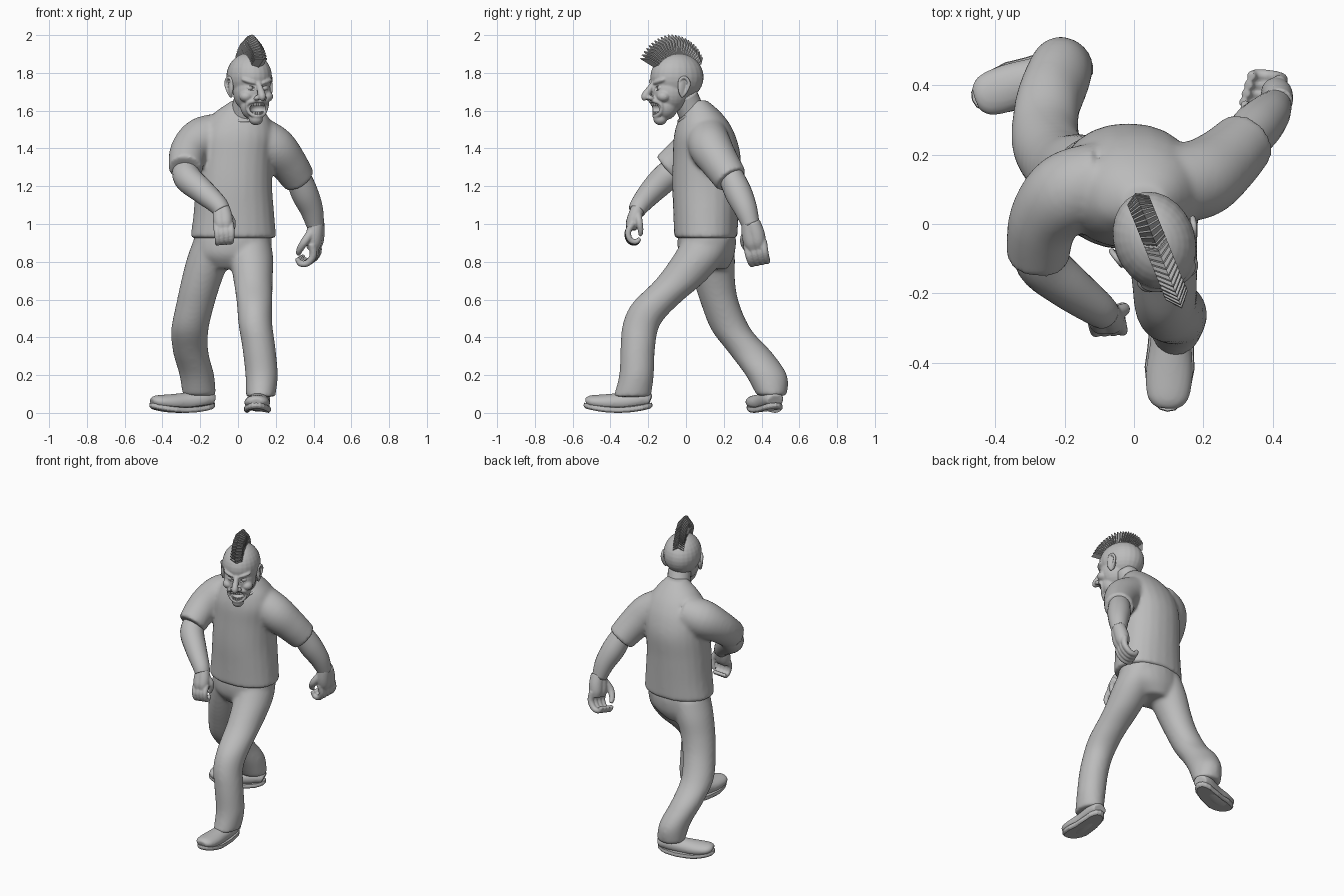
import bpy, bmesh, math
from mathutils import Vector, Matrix

cube = bpy.data.objects.get("Cube")
if cube:
    bpy.data.objects.remove(cube, do_unlink=True)

grey = bpy.data.materials.new("plain grey")
grey.use_nodes = True
COLOUR = (0.5, 0.5, 0.5, 1)
grey.diffuse_color = COLOUR
grey.node_tree.nodes["Principled BSDF"].inputs["Base Color"].default_value = COLOUR


def finish(name, bm, voxel=0, relax=4, matrix=None, smooth=True):
    """Turn a bmesh into an object, optionally fusing its parts into one skin."""
    bmesh.ops.recalc_face_normals(bm, faces=bm.faces)
    for f in bm.faces:
        f.smooth = smooth
    me = bpy.data.meshes.new(name)
    bm.to_mesh(me)
    bm.free()
    me.materials.append(grey)
    ob = bpy.data.objects.new(name, me)
    bpy.context.collection.objects.link(ob)
    if matrix:
        ob.matrix_world = matrix
    if voxel:
        rm = ob.modifiers.new("fuse", 'REMESH')
        rm.mode, rm.voxel_size, rm.use_smooth_shade = 'VOXEL', voxel, True
        sm = ob.modifiers.new("relax", 'SMOOTH')
        sm.factor, sm.iterations = 0.5, relax
    return ob


def spline(rows, steps=5):
    """Catmull-Rom resampling of rows of numbers."""
    out = []
    for i in range(len(rows) - 1):
        a, b, c, d = (Vector(rows[max(0, min(k, len(rows) - 1))]) for k in range(i - 1, i + 3))
        for s in range(steps):
            t = s / steps
            out.append(0.5 * (2 * b + (c - a) * t + (2 * a - 5 * b + 4 * c - d) * t * t
                              + (3 * b - a - 3 * c + d) * t ** 3))
    return out + [Vector(rows[-1])]


def loft(bm, rows, flat=False, sides=24, square=1.0):
    """Tube through rows of x, y, z, radius, radius; flat keeps rings level."""
    rows = spline([tuple(r) if len(r) == 5 else (*r, r[3]) for r in rows])
    pts = [Vector(r[:3]) for r in rows]
    u, last, rings = Vector((1, 0, 0)), None, []
    for i, r in enumerate(rows):
        t = Vector((0, 0, 1)) if flat else (pts[min(i + 1, len(pts) - 1)] - pts[max(i - 1, 0)]).normalized()
        if last:
            u = last.rotation_difference(t) @ u
        u = (u - t * u.dot(t)).normalized()
        v, last, ring = t.cross(u), t, []
        for k in range(sides):
            a = math.tau * k / sides
            c, s = math.cos(a), math.sin(a)
            c, s = math.copysign(abs(c) ** square, c), math.copysign(abs(s) ** square, s)
            ring.append(bm.verts.new(pts[i] + u * c * r[3] + v * s * r[4]))
        rings.append(ring)
    for a, b in zip(rings, rings[1:]):
        for k in range(sides):
            j = (k + 1) % sides
            bm.faces.new((a[k], a[j], b[j], b[k]))
    bm.faces.new(rings[0][::-1])
    bm.faces.new(rings[-1])


def blob(bm, loc, size, rot=(0, 0, 0)):
    m = Matrix.Translation(loc)
    for axis, ang in zip("XYZ", rot):
        m = m @ Matrix.Rotation(math.radians(ang), 4, axis)
    bmesh.ops.create_uvsphere(bm, u_segments=24, v_segments=16, radius=1, matrix=m @ Matrix.Diagonal((*size, 1)))


# Shirt: torso and two sleeves
bm = bmesh.new()
loft(bm, [(-.025, .105, .925, .228, .168), (-.022, .105, 1.05, .214, .172), (-.022, .105, 1.2, .203, .178),
          (-.015, .11, 1.35, .2, .18), (-.005, .1, 1.46, .2, .165), (.005, .09, 1.54, .17, .135),
          (.012, .08, 1.595, .13, .1), (.025, .065, 1.635, .085, .07), (.03, .06, 1.655, .06, .05)],
     flat=True, square=.92)
loft(bm, [(-.08, .13, 1.48, .11), (-.19, .09, 1.445, .12), (-.26, .01, 1.38, .102), (-.278, -.1, 1.29, .09)])
loft(bm, [(.09, .11, 1.47, .11), (.19, .13, 1.405, .115), (.262, .18, 1.325, .102), (.322, .24, 1.235, .09)])
finish("shirt", bm, .011, 9)

# Trousers: hips and two legs
bm = bmesh.new()
loft(bm, [(-.025, .11, .98, .195, .145), (-.028, .11, .91, .207, .155), (-.037, .11, .83, .19, .145),
          (-.055, .12, .76, .1, .1)], flat=True)
loft(bm, [(.06, .12, .93, .11, .13), (.072, .065, .82, .115, .14), (.08, -.03, .7, .104, .135),
          (.088, -.16, .58, .095, .125), (.092, -.235, .47, .09, .1), (.11, -.255, .35, .088, .092),
          (.125, -.262, .2, .086, .092), (.12, -.285, .085, .078, .1)], flat=True)
loft(bm, [(-.12, .12, .93, .11, .13), (-.155, .135, .82, .115, .125), (-.193, .15, .7, .108, .11),
          (-.225, .18, .58, .102, .102), (-.255, .24, .44, .099, .106), (-.25, .34, .32, .094, .115),
          (-.218, .425, .2, .092, .11), (-.205, .455, .09, .088, .08)], flat=True)
finish("trousers", bm, .011, 12)

# Shoes with rocker soles
for name, x, y, yaw in (("left_shoe", .115, -.18, -3), ("right_shoe", -.125, .475, -71)):
    m = Matrix.Translation((x, y, 0)) @ Matrix.Rotation(math.radians(yaw), 4, 'Z')
    upper, sole = bmesh.new(), bmesh.new()
    loft(upper, [(0, -.01, .04, .045, .03), (0, -.06, .06, .058, .05), (0, -.16, .057, .06, .05),
                 (0, -.25, .05, .068, .044), (0, -.32, .042, .06, .034), (0, -.35, .035, .035, .018)])
    loft(upper, [(0, -.08, .05, .055), (0, -.07, .15, .05)], flat=True)
    loft(sole, [(0, -.18, 0, .064, .172), (0, -.18, .01, .074, .182), (0, -.18, .028, .072, .18)],
         flat=True, square=.88)
    for v in sole.verts:
        if -.2 < v.co.y < -.06:
            v.co.x *= .9
    for bm in (upper, sole):
        for v in bm.verts:
            v.co.z += .026 * ((v.co.y + .18) / .18) ** 2
    finish(name, upper, .007, 4, m)
    finish(name.replace("shoe", "sole"), sole, smooth=False, matrix=m)

# Forearms
for name, rows in (("right_forearm", [(-.28, -.04, 1.31, .065), (-.268, -.11, 1.245, .074), (-.19, -.18, 1.175, .066),
                                      (-.11, -.24, 1.105, .053), (-.085, -.26, 1.07, .046)]),
                   ("left_forearm", [(.31, .23, 1.27, .065), (.35, .275, 1.17, .072), (.388, .315, 1.08, .062),
                                     (.41, .345, .99, .046)])):
    bm = bmesh.new()
    loft(bm, rows)
    finish(name, bm)


def hand(name, wrist, down, row, curl, size):
    """Palm, four curled fingers and a thumb laid out on three directions."""
    w, d, r, c = (Vector(v) for v in (wrist, down, row, curl))
    d, r, c = d.normalized() * size, r.normalized() * size, c.normalized() * size
    at = lambda i, j, k, rad: (*(w + d * i + r * j + c * k), rad * size)
    bm = bmesh.new()
    for j in (-.014, .014):
        loft(bm, [at(-.02, j * .5, 0, .034), at(.03, j, 0, .037), at(.07, j, 0, .036), at(.1, j, 0, .026)])
    for i in range(4):
        j = (i - 1.5) * .025
        loft(bm, [at(.07, j, 0, .018), at(.12, j, -.01, .0165), at(.158, j * .95, .012, .015),
                  at(.163, j * .9, .045, .014), at(.14, j * .9, .06, .011)], sides=12)
    loft(bm, [at(.02, .03, .01, .02), at(.06, .052, .03, .018), at(.1, .045, .05, .015),
              at(.125, .03, .058, .01)], sides=12)
    finish(name, bm, .005, 4)


hand("right_hand", (-.085, -.26, 1.07), (.1, -.33, -1), (1, .05, .1), (-.1, 1, -.25), 1.02)
hand("left_hand", (.413, .348, .985), (-.1, .2, -1), (-.3, -1, -.2), (-1, .1, .1), 1.2)

# Neck and collar
bm = bmesh.new()
loft(bm, [(.02, .07, 1.5, .08), (.035, .03, 1.59, .072), (.055, -.01, 1.68, .072)])
finish("neck", bm)
bm = bmesh.new()
loft(bm, [(.028 + .092 * math.cos(a), .04 + .077 * math.sin(a), 1.59 + .045 * math.sin(a), .009)
          for a in (math.tau * k / 24 for k in range(25))], sides=8)
finish("collar", bm)

# Head, modelled facing forwards and then turned
HEAD = Matrix.Translation((.062, -.055, 1.75)) @ Matrix.Rotation(math.radians(22), 4, 'Z')
bm = bmesh.new()
blob(bm, (0, .008, .028), (.117, .145, .128))
blob(bm, (0, -.03, -.05), (.1, .105, .11))
blob(bm, (0, -.06, -.125), (.074, .068, .075))
blob(bm, (0, -.088, -.195), (.037, .036, .032))
loft(bm, [(0, -.125, -.005, .014), (0, -.152, -.04, .018), (0, -.175, -.075, .021), (0, -.168, -.092, .013)], sides=12)
for s in (-1, 1):
    blob(bm, (s * .048, -.113, .004), (.044, .02, .013), (0, -s * 18, s * 25))
    blob(bm, (s * .058, -.092, -.075), (.036, .036, .03))
    blob(bm, (s * .022, -.15, -.083), (.015, .018, .013))
    loft(bm, [(0, -.135, -.1, .011), (s * .03, -.13, -.1, .011), (s * .054, -.113, -.11, .01),
              (s * .056, -.1, -.135, .01), (s * .036, -.108, -.17, .01), (0, -.12, -.18, .011)], sides=12)
head = finish("head", bm, .0055, 4, HEAD)

# Open mouth cut into the face, and eye sockets
bm = bmesh.new()
blob(bm, (0, -.13, -.14), (.047, .06, .032))
for s in (-1, 1):
    blob(bm, (s * .045, -.138, -.03), (.025, .035, .014), (0, -s * 14, 0))
cutter = finish("face_cutter", bm, matrix=HEAD)
cutter.hide_render = True
cutter.hide_viewport = True
cut = head.modifiers.new("openings", 'BOOLEAN')
cut.operation, cut.object = 'DIFFERENCE', cutter

# Eyeballs
bm = bmesh.new()
for s in (-1, 1):
    blob(bm, (s * .043, -.1, -.03), (.021, .021, .019))
finish("eyes", bm, matrix=HEAD)

# Teeth in two curved rows
bm = bmesh.new()
for z, reach in ((-.117, .134), (-.163, .12)):
    for i in range(-4, 5):
        a = i * .26
        m = (Matrix.Translation((.043 * math.sin(a), -reach + .045 * (1 - math.cos(a)), z))
             @ Matrix.Rotation(a, 4, 'Z') @ Matrix.Diagonal((.0095, .008, .018, 1)))
        bmesh.ops.create_cube(bm, size=1, matrix=m)
finish("teeth", bm, smooth=False, matrix=HEAD)

# Ears with raised rims
for s, name in ((-1, "right_ear"), (1, "left_ear")):
    bm = bmesh.new()
    blob(bm, (s * .11, -.004, -.03), (.012, .028, .05), (0, 0, s * 12))
    loft(bm, [(s * .108, -.022, -.04, .007), (s * .113, -.022, .01, .008), (s * .121, .004, .026, .009),
              (s * .126, .026, -.006, .009), (s * .118, .012, -.05, .008), (s * .108, -.012, -.078, .009)], sides=12)
    finish(name, bm, .004, 3, HEAD)

# Mohawk: a fan of thin chevron blades over the skull
bm = bmesh.new()
BLADES = 24
HALF = .034
for i in range(BLADES):
    t = i / (BLADES - 1)
    ang = math.radians(60 - 122 * t)
    out = Vector((0, -math.sin(ang), math.cos(ang)))
    ahead = Vector((0, -math.cos(ang), -math.sin(ang)))
    tip = .226 - .045 * max(0, t - .45) / .55
    shape = [(-HALF, .105), (-HALF, tip - .035), (0, tip), (HALF, tip - .035), (HALF, .105), (0, .115)]
    sheets = []
    for thick in (-.003, .003):
        sheets.append([bm.verts.new(Vector((x, .003, .03)) + out * r + ahead * (thick + .018 * (1 - abs(x) / HALF)))
                       for x, r in shape])
    a, b = sheets
    for q in (a, b):
        bm.faces.new((q[0], q[1], q[2], q[5]))
        bm.faces.new((q[5], q[2], q[3], q[4]))
    for k in range(6):
        j = (k + 1) % 6
        bm.faces.new((a[k], a[j], b[j], b[k]))
finish("mohawk", bm, smooth=False, matrix=HEAD)
